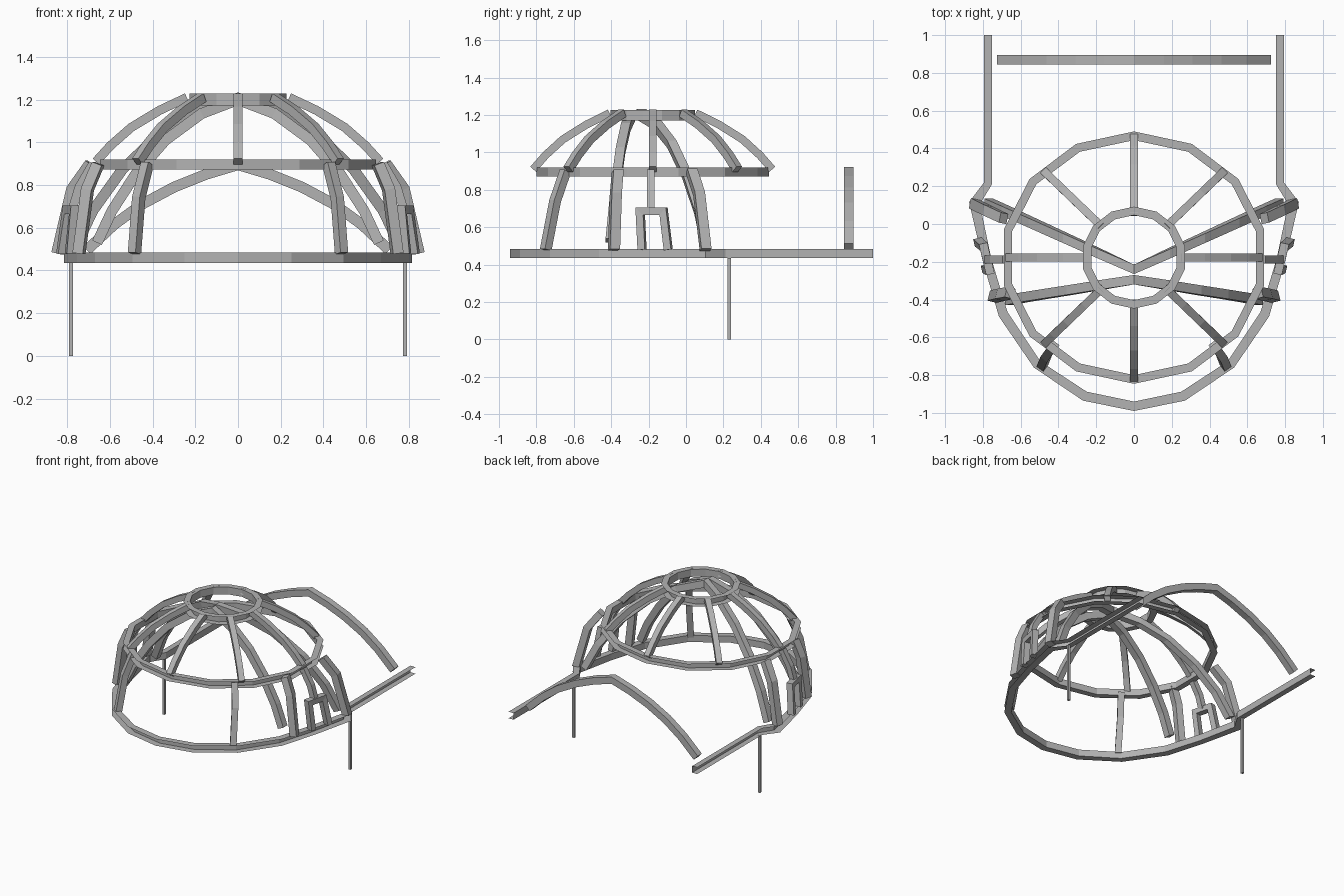
import bpy
import math
from mathutils import Vector

if "Cube" in bpy.data.objects:
    bpy.data.objects.remove(bpy.data.objects["Cube"], do_unlink=True)

grey = bpy.data.materials.new("plain grey")
grey.use_nodes = True
colour = (0.45, 0.45, 0.45, 1)
grey.diffuse_color = colour
grey.node_tree.nodes["Principled BSDF"].inputs["Base Color"].default_value = colour

CENTRE_Y = -0.178


def make(name, verts, faces, mirror=False):
    mesh = bpy.data.meshes.new(name)
    mesh.from_pydata(verts, [], faces)
    mesh.materials.append(grey)
    obj = bpy.data.objects.new(name, mesh)
    bpy.context.collection.objects.link(obj)
    if mirror:
        obj.modifiers.new("Mirror", 'MIRROR').use_mirror_merge = False
    return obj


def beam(name, points, across, width=0.045, depth=0.045, mirror=False):
    """Rectangular bar swept along a path, capped at both ends."""
    pts = [Vector(p) for p in points]
    across = Vector(across).normalized()
    verts, faces = [], []
    for i, p in enumerate(pts):
        before = (p - pts[i - 1]).normalized() if i else None
        after = (pts[i + 1] - p).normalized() if i < len(pts) - 1 else None
        tangent = ((before or after) + (after or before)).normalized()
        mitre = 1 / max(0.5, tangent.dot(after or before))
        up = tangent.cross(across).normalized() * depth / 2 * mitre
        side = across * width / 2
        verts += [p + side + up, p - side + up, p - side - up, p + side - up]
    for i in range(len(pts) - 1):
        a = i * 4
        for j in range(4):
            k = (j + 1) % 4
            faces.append((a + j, a + k, a + 4 + k, a + 4 + j))
    n = len(verts)
    faces += [(3, 2, 1, 0), (n - 4, n - 3, n - 2, n - 1)]
    return make(name, verts, faces, mirror)


def channel(name, outer, inner, low, high, closed):
    """Band with top, inner wall and underside, open on its outer side."""
    verts = []
    for (ox, oy), (ix, iy) in zip(outer, inner):
        verts += [(ox, oy, high), (ix, iy, high), (ix, iy, low), (ox, oy, low)]
    n, faces = len(outer), []
    for i in range(n if closed else n - 1):
        a, b = i * 4, (i + 1) % n * 4
        faces += [(a + j, a + j + 1, b + j + 1, b + j) for j in range(3)]
    return make(name, verts, faces)


def ellipse(rx, ry, sides=14):
    angles = [math.pi / 2 + math.tau * i / sides for i in range(sides)]
    return [(rx * math.cos(a), CENTRE_Y + ry * math.sin(a)) for a in angles]


def both_sides(half):
    return [(-p[0], *p[1:]) for p in reversed(half[1:])] + half


# Horizontal rings: the open base with its rear arms, the middle and the crown
base_outer = [(0, -.99), (.27, -.935), (.53, -.76), (.715, -.49),
              (.80, -.2), (.873, .116), (.794, .22), (.794, 1)]
base_inner = [(0, -.94), (.25, -.888), (.495, -.728), (.67, -.465),
              (.755, -.185), (.816, .105), (.752, .21), (.752, 1)]
channel("base_ring", both_sides(base_outer), both_sides(base_inner), .435, .485, False)
channel("middle_ring", ellipse(.707, .668), ellipse(.662, .622), .872, .92, True)
channel("crown_ring", ellipse(.277, .27), ellipse(.232, .225), 1.172, 1.228, True)

# Eight upper ribs from crown to middle ring
upper_profile = [(.235, 1.21), (.36, 1.15), (.49, 1.07), (.585, .985), (.652, .91)]
for i in range(8):
    a = math.tau * i / 8
    c, s = math.cos(a), math.sin(a)
    path = [(r * c * 1.02, CENTRE_Y + r * s * .98, z) for r, z in upper_profile]
    beam(f"upper_rib_{i + 1}", path, (-s, c, 0), .042, .042)

# Lower ribs from middle ring to base
beam("front_lower_rib", [(.425, -.645, .9), (.465, -.70, .74), (.485, -.75, .48)],
     (.8, .6, 0), mirror=True)
beam("side_lower_rib", [(.655, -.365, .9), (.705, -.375, .78), (.745, -.385, .48)],
     (-.25, 1, 0), .055, .05, mirror=True)
beam("rear_lower_rib", [(.69, .03, .9), (.775, .07, .78), (.845, .105, .48)],
     (-.2, 1, 0), .055, .05, mirror=True)
beam("short_side_rib", [(.68, -.188, .9), (.745, -.188, .79), (.775, -.188, .69)],
     (0, 1, 0), .04, .04, mirror=True)

# Side door frames
beam("door_frame", [(.825, -.095, .48), (.795, -.12, .685),
                    (.765, -.245, .685), (.785, -.235, .48)],
     (.97, -.22, 0), .045, .04, mirror=True)

# Two large inner arches meeting under the crown
rear_half = [(0, -.24, 1.205), (.18, -.158, 1.15), (.36, -.076, 1.045),
             (.54, .006, .875), (.68, .07, .68), (.77, .11, .49)]
front_half = [(0, -.295, 1.2), (.17, -.322, 1.135), (.34, -.35, 1.01),
              (.48, -.372, .85), (.59, -.39, .68), (.66, -.405, .53)]
beam("rear_inner_arch", both_sides(rear_half), (0, 1, 0), .05, .05)
beam("front_inner_arch", both_sides(front_half), (0, 1, 0), .05, .05)

# Rear entrance arch and the two support posts
entrance = [(0, .87, .895), (.15, .87, .85), (.3, .87, .79),
            (.45, .87, .71), (.58, .87, .615), (.708, .87, .495)]
beam("entrance_arch", both_sides(entrance), (0, 1, 0), .05, .05)
beam("support_post", [(.782, .231, 0), (.782, .231, .436)], (0, 1, 0), .018, .018, mirror=True)
